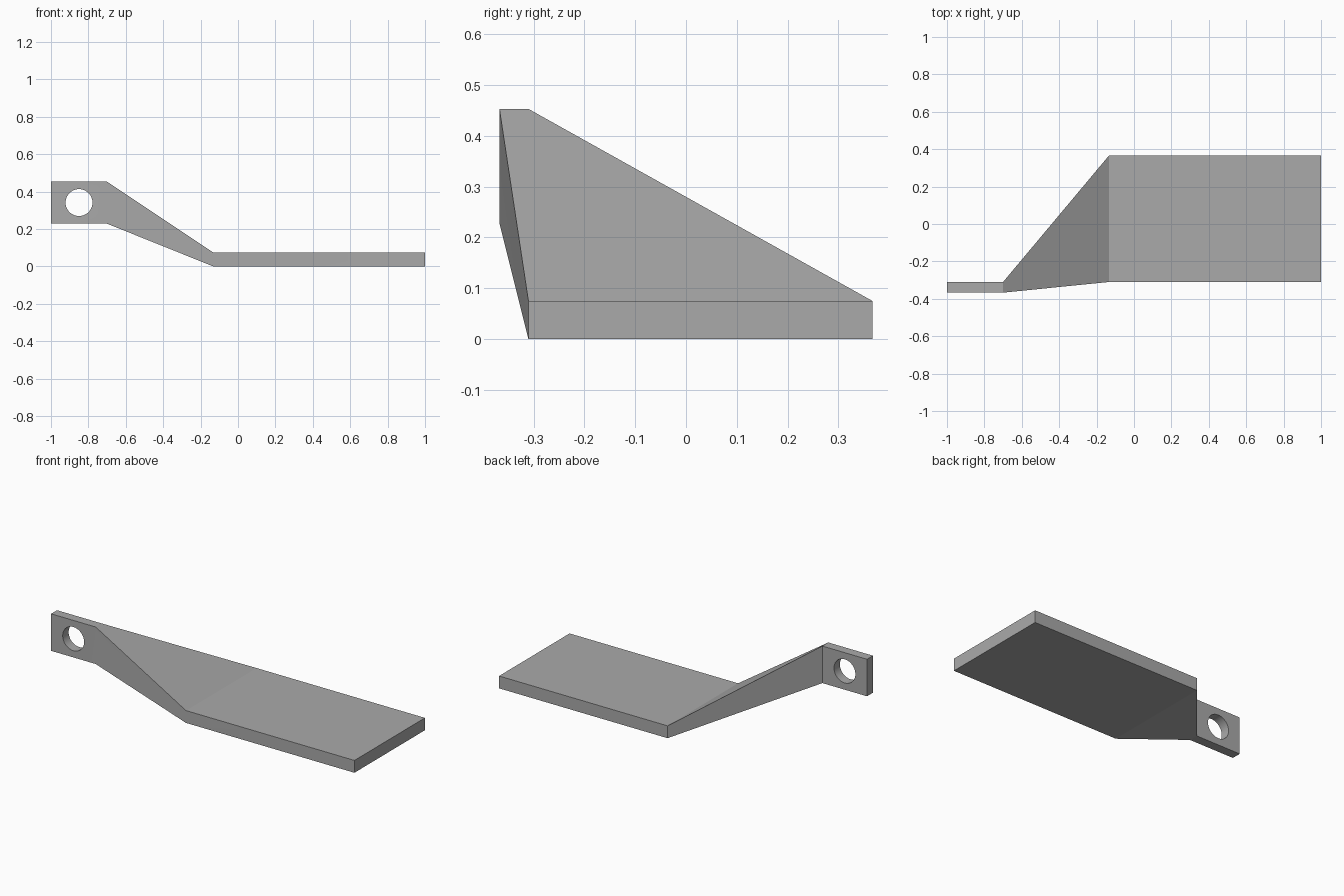
import bpy, bmesh, math

cube = bpy.data.objects.get("Cube")
if cube:
    bpy.data.objects.remove(cube, do_unlink=True)

# Single plain grey finish
grey = bpy.data.materials.new("plain_grey")
grey.use_nodes = True
colour = (0.4, 0.4, 0.4, 1)
grey.diffuse_color = colour
grey.node_tree.nodes["Principled BSDF"].inputs["Base Color"].default_value = colour


def loft(name, sections):
    """Skin rectangular sections (x, y0, y1, z0, z1) into one closed solid."""
    bm = bmesh.new()
    rings = [[bm.verts.new((x, y, z)) for y, z in
              ((y0, z0), (y1, z0), (y1, z1), (y0, z1))]
             for x, y0, y1, z0, z1 in sections]
    for a, b in zip(rings, rings[1:]):
        for i in range(4):
            j = (i + 1) % 4
            bm.faces.new((a[i], a[j], b[j], b[i]))
    bm.faces.new(rings[0])
    bm.faces.new(rings[-1])
    bmesh.ops.recalc_face_normals(bm, faces=bm.faces)
    mesh = bpy.data.meshes.new(name)
    bm.to_mesh(mesh)
    bm.free()
    mesh.materials.append(grey)
    obj = bpy.data.objects.new(name, mesh)
    bpy.context.collection.objects.link(obj)
    return obj


# Upright tab, tapering neck and flat plate
tab = (-0.367, -0.31, 0.228, 0.453)
plate = (-0.31, 0.367, 0.0, 0.075)
bracket = loft("bracket", [(-1, *tab), (-0.7, *tab), (-0.133, *plate), (1, *plate)])

# Round bolt hole through the tab
bpy.ops.mesh.primitive_cylinder_add(vertices=48, radius=0.072, depth=0.3,
                                    location=(-0.85, -0.338, 0.341),
                                    rotation=(math.pi / 2, 0, 0))
cutter = bpy.context.object
cutter.name = "hole_cutter"
cutter.hide_render = True
cutter.data.materials.append(grey)
cut = bracket.modifiers.new("bolt_hole", 'BOOLEAN')
cut.operation = 'DIFFERENCE'
cut.solver = 'EXACT'
cut.object = cutter

# Bake the cut, drop the cutter, then smooth only the hole wall
bpy.ops.object.select_all(action='DESELECT')
bracket.select_set(True)
bpy.context.view_layer.objects.active = bracket
bpy.ops.object.modifier_apply(modifier=cut.name)
bpy.data.objects.remove(cutter, do_unlink=True)
bpy.ops.object.shade_smooth_by_angle(angle=math.radians(20))
